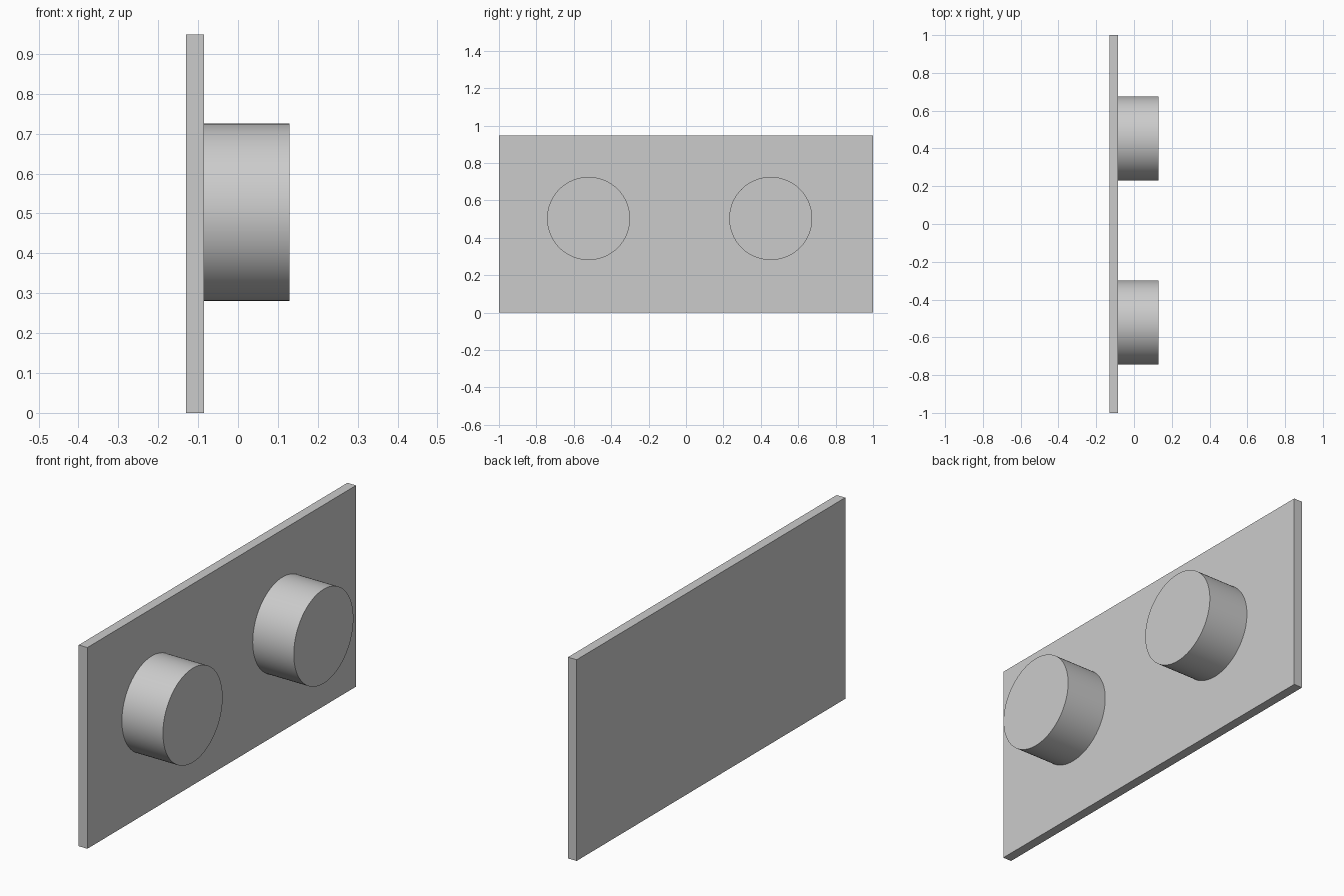
import bpy
from math import radians, pi

if "Cube" in bpy.data.objects:
    bpy.data.objects.remove(bpy.data.objects["Cube"])

PLATE_BACK, PLATE_FRONT, KNOB_END = -0.13, -0.085, 0.129
HEIGHT = 0.948

# Upright back plate
bpy.ops.mesh.primitive_cube_add(
    size=1, location=((PLATE_BACK + PLATE_FRONT) / 2, 0, HEIGHT / 2))
plate = bpy.context.object
plate.name = "back_plate"
plate.scale = (PLATE_FRONT - PLATE_BACK, 2, HEIGHT)
bpy.ops.object.transform_apply(location=False, rotation=False, scale=True)


# Round knobs standing out from the plate
def add_knob(name, y):
    bpy.ops.mesh.primitive_cylinder_add(
        vertices=96, radius=0.222, depth=KNOB_END - PLATE_FRONT,
        location=((PLATE_FRONT + KNOB_END) / 2, y, 0.503),
        rotation=(0, pi / 2, 0))
    bpy.context.object.name = name
    bpy.ops.object.shade_smooth_by_angle(angle=radians(30))


for name, y in (("left_knob", -0.521), ("right_knob", 0.453)):
    add_knob(name, y)
